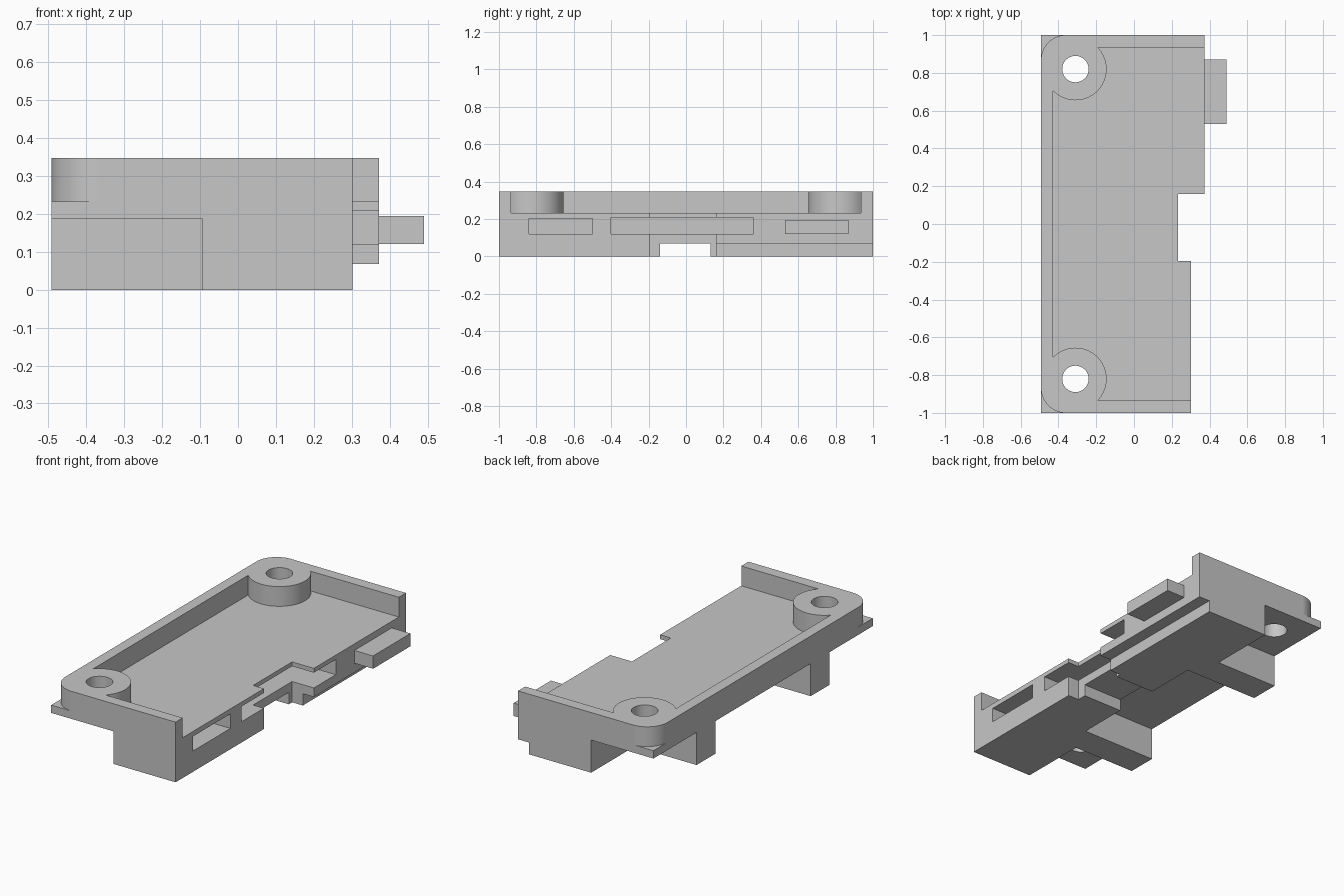
import bpy, bmesh
from math import radians, cos, sin

if "Cube" in bpy.data.objects:
    bpy.data.objects.remove(bpy.data.objects["Cube"])

grey = bpy.data.materials.new("plain_grey")
grey.use_nodes = True
COLOUR = (0.57, 0.57, 0.57, 1)
grey.diffuse_color = COLOUR
grey.node_tree.nodes["Principled BSDF"].inputs["Base Color"].default_value = COLOUR

# Shared levels and sizes
LEFT, FRONT_EDGE, BACK_EDGE, NOTCH = -0.492, 0.302, 0.372, 0.233
UNDER, FLOOR, TOP, STEP = 0.188, 0.233, 0.347, 0.068
BOSS_X, BOSS_Y, ROUND = -0.31, 0.82, 0.13


def arc(cx, cy, r, start, end, n):
    steps = [radians(start + (end - start) * i / n) for i in range(n + 1)]
    return [(cx + r * cos(a), cy + r * sin(a)) for a in steps]


def prism(name, outline, z0, z1):
    """Extrude a plan outline between two heights."""
    bm = bmesh.new()
    face = bm.faces.new([bm.verts.new((x, y, z0)) for x, y in outline])
    top = bmesh.ops.extrude_face_region(bm, geom=[face])["geom"]
    verts = [v for v in top if isinstance(v, bmesh.types.BMVert)]
    bmesh.ops.translate(bm, verts=verts, vec=(0, 0, z1 - z0))
    bmesh.ops.recalc_face_normals(bm, faces=bm.faces)
    mesh = bpy.data.meshes.new(name)
    bm.to_mesh(mesh)
    bm.free()
    mesh.materials.append(grey)
    obj = bpy.data.objects.new(name, mesh)
    bpy.context.collection.objects.link(obj)
    return obj


def box(name, x0, x1, y0, y1, z0, z1):
    return prism(name, [(x0, y0), (x1, y0), (x1, y1), (x0, y1)], z0, z1)


def mirror_y(points):
    return [(x, -y) for x, y in reversed(points)]


# Floor plate with a shallow notch in its right edge
tray = prism("connector_tray", [
    (LEFT, -1), (FRONT_EDGE, -1), (FRONT_EDGE, -0.195), (NOTCH, -0.195),
    (NOTCH, 0.16), (BACK_EDGE, 0.16), (BACK_EDGE, 1), (LEFT, 1)], UNDER, FLOOR)

# Raised rim on three sides, swelling into round screw bosses at two corners
corner = arc(LEFT + ROUND, 1 - ROUND, ROUND, 90, 180, 16)
boss = arc(BOSS_X, BOSS_Y, 0.165, -136.5, 44, 32)
rim = prism("rim_with_bosses",
            [(BACK_EDGE, 1)] + corner + mirror_y(corner)
            + [(FRONT_EDGE, -1), (FRONT_EDGE, -0.935)]
            + mirror_y(boss) + boss + [(BACK_EDGE, 0.935)], FLOOR, TOP)


# Lower blocks, each with a foot reaching to the left edge
def lower_block(name, s, step_y, end_y):
    outline = [(FRONT_EDGE, 1), (FRONT_EDGE, step_y), (NOTCH, step_y),
               (NOTCH, end_y), (-0.02, end_y), (-0.02, 0.434), (LEFT, 0.434),
               (LEFT, 0.606), (-0.095, 0.606), (-0.095, 1)]
    return prism(name, [(x, s * y) for x, y in outline], 0, UNDER)


additions = [
    rim,
    lower_block("front_lower_block", -1, 0.195, 0.14),
    lower_block("back_lower_block", 1, 0.16, 0.13),
    box("middle_bridge", -0.02, NOTCH, -0.14, 0.13, STEP, UNDER),
    box("back_side_ledge", FRONT_EDGE, BACK_EDGE, 0.16, 1, STEP, UNDER),
]
tab = box("side_tab", BACK_EDGE, 0.491, 0.53, 0.87, 0.121, 0.195)

# Cutters: side slots and screw holes
cutters = [
    box("front_slot_cutter", 0.14, 0.6, -0.84, -0.5, 0.12, 0.204),
    box("middle_slot_cutter", 0.1, 0.6, -0.4, 0.36, 0.12, 0.208),
] + [prism("screw_hole_cutter", arc(BOSS_X, s * BOSS_Y, 0.07, 0, 350, 35), -0.1, 0.5)
     for s in (-1, 1)]

# Fuse everything into one solid, then cut the openings
steps = ([(part, 'UNION') for part in additions]
         + [(part, 'DIFFERENCE') for part in cutters]
         + [(tab, 'UNION')])
for part, operation in steps:
    mod = tray.modifiers.new(operation.title(), 'BOOLEAN')
    mod.operation, mod.solver, mod.object = operation, 'EXACT', part
bpy.ops.object.select_all(action='DESELECT')
tray.select_set(True)
bpy.context.view_layer.objects.active = tray
for mod in list(tray.modifiers):
    bpy.ops.object.modifier_apply(modifier=mod.name)
for part, operation in steps:
    bpy.data.objects.remove(part)

# Smooth the round surfaces while keeping flat walls flat
bpy.ops.object.shade_smooth_by_angle(angle=radians(30))
weighted = tray.modifiers.new("flat_walls", 'WEIGHTED_NORMAL')
weighted.keep_sharp = True
bpy.ops.object.modifier_apply(modifier=weighted.name)
